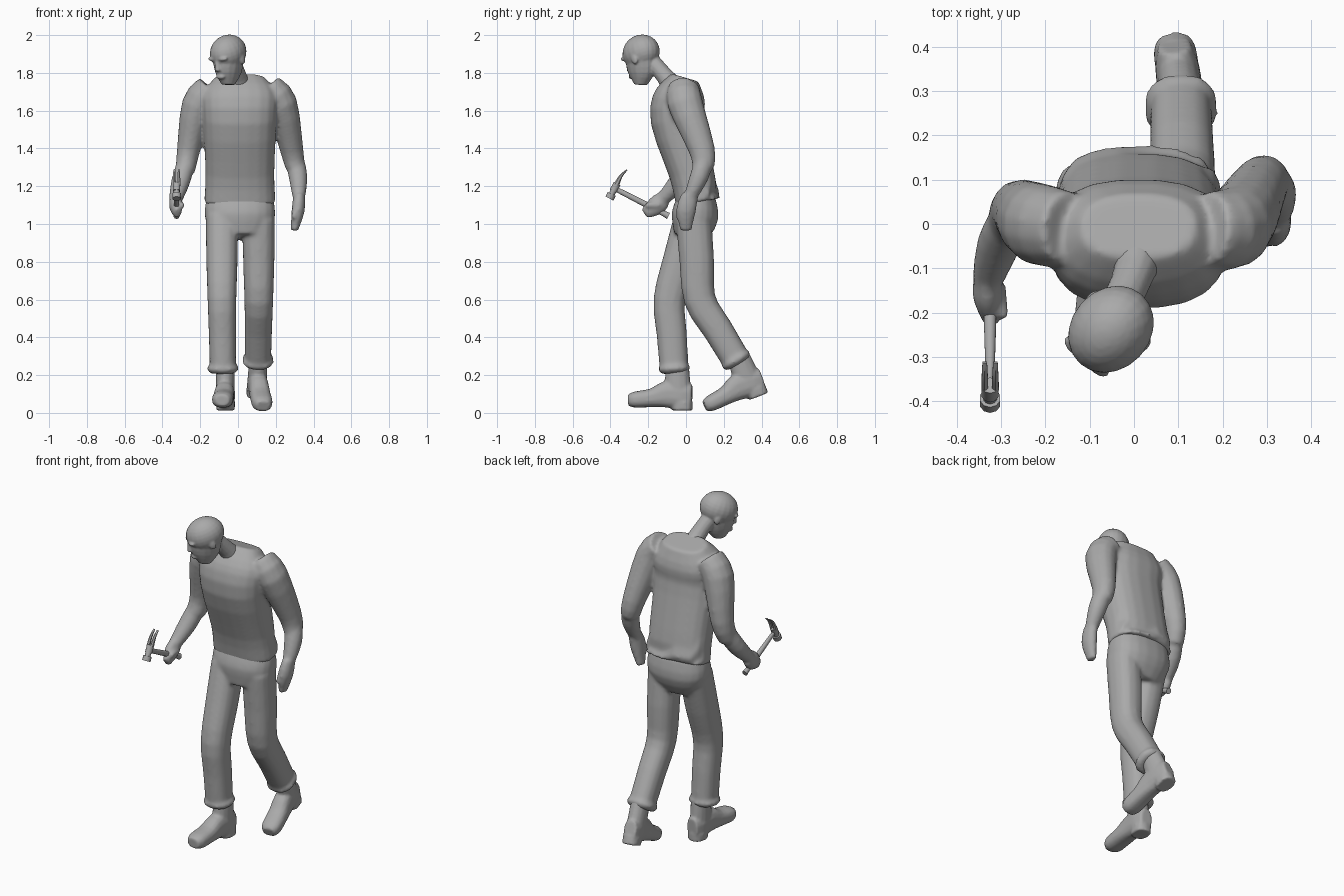
import bpy, bmesh, math
from mathutils import Matrix, Vector

cube = bpy.data.objects.get("Cube")
if cube:
    bpy.data.objects.remove(cube, do_unlink=True)

grey = bpy.data.materials.new("plain_grey")
grey.diffuse_color = (0.4, 0.4, 0.4, 1)
grey.use_nodes = True
shader = grey.node_tree.nodes["Principled BSDF"]
shader.inputs["Base Color"].default_value = grey.diffuse_color


def move(x, y, z):
    return Matrix.Translation((x, y, z))


def turn(degrees, axis):
    return Matrix.Rotation(math.radians(degrees), 4, axis)


def finish(name, bm):
    bmesh.ops.recalc_face_normals(bm, faces=bm.faces)
    mesh = bpy.data.meshes.new(name)
    bm.to_mesh(mesh)
    bm.free()
    mesh.materials.append(grey)
    obj = bpy.data.objects.new(name, mesh)
    bpy.context.collection.objects.link(obj)
    bpy.ops.object.select_all(action="DESELECT")
    obj.select_set(True)
    bpy.context.view_layer.objects.active = obj
    bpy.ops.object.shade_smooth_by_angle(angle=math.radians(45))
    return obj


def blend(name, parts, softness, voxel=0.01):
    """Join overlapping parts into one continuous soft surface."""
    bpy.ops.object.select_all(action="DESELECT")
    for part in parts:
        part.select_set(True)
    bpy.context.view_layer.objects.active = parts[0]
    bpy.ops.object.join()
    parts[0].name = name
    remesh = parts[0].modifiers.new("Union", "REMESH")
    remesh.mode = "VOXEL"
    remesh.voxel_size = voxel
    remesh.use_smooth_shade = True
    smooth = parts[0].modifiers.new("Soften", "SMOOTH")
    smooth.iterations = softness


def spline(stations, steps):
    """Fill in stations along a smooth curve through the given ones."""
    keys = [Vector(s) for s in stations]
    last = len(keys) - 1
    result = []
    for i in range(last):
        before, a, b, after = keys[max(i - 1, 0)], keys[i], keys[i + 1], keys[min(i + 2, last)]
        for step in range(steps):
            t = step / steps
            leave, arrive = (b - before) / 2, (after - a) / 2
            bend = t * t * (3 - 2 * t)
            result.append(a.lerp(b, bend) + leave * t * (1 - t) ** 2 - arrive * t * t * (1 - t))
    return result + [keys[last]]


def skin(name, stations, place=Matrix(), sides=14, square=1, steps=3, edit=None):
    """Skin stations of x, y, z, half width and half depth, each set across the path."""
    rings = spline(stations, steps)
    centres = [Vector(ring[:3]) for ring in rings]
    bm = bmesh.new()
    loops = []
    for i, ring in enumerate(rings):
        ahead, behind = centres[min(i + 1, len(rings) - 1)], centres[max(i - 1, 0)]
        along = (ahead - behind).normalized()
        across = Vector((1, 0, 0))
        across = (across - along * along.x).normalized()
        outward = along.cross(across)
        loop = []
        for k in range(sides):
            angle = math.tau * (k + 0.5) / sides
            c, s = math.cos(angle), math.sin(angle)
            c, s = (math.copysign(abs(value) ** square, value) for value in (c, s))
            point = centres[i] + across * c * ring[3] + outward * s * ring[4]
            loop.append(bm.verts.new(place @ point))
        loops.append(loop)
    for low, high in zip(loops, loops[1:]):
        for k in range(sides):
            n = (k + 1) % sides
            bm.faces.new((low[k], low[n], high[n], high[k]))
    bm.faces.new(loops[0])
    bm.faces.new(loops[-1])
    if edit:
        edit(bm)
    return finish(name, bm)


def body(name, profile, place, **options):
    """Symmetrical part: profile of y, z, half width and half depth."""
    return skin(name, [(0, *station) for station in profile], place, **options)


def limb(name, joints, radii, depth=1, **options):
    """Tube through joints; depth scales the radius front to back."""
    return skin(name, [(*joint, r, r * depth) for joint, r in zip(joints, radii)], **options)


def ball(name, centre, size, place):
    bm = bmesh.new()
    bmesh.ops.create_uvsphere(bm, u_segments=20, v_segments=14, radius=1)
    bm.transform(place @ move(*centre) @ Matrix.Diagonal((*size, 1)))
    return finish(name, bm)


# Shirt, with loose pleats along the rear hem
def pleats(bm):
    rear = [v for v in bm.verts if v.co.z < 1.22 and v.co.y > 0.1]
    for i, vert in enumerate(sorted(rear, key=lambda v: v.co.x)):
        vert.co.y += 0.01 * (-1) ** i


middle = move(0.01, 0, 0)
top_parts = [body("shirt", [
    (0.06, 1.115, 0.19, 0.115),
    (0.03, 1.27, 0.183, 0.12),
    (-0.045, 1.55, 0.195, 0.143),
    (-0.03, 1.68, 0.2, 0.135),
    (-0.005, 1.775, 0.13, 0.075),
], middle, sides=20, square=0.8, edit=pleats)]

# Head, turned to one side and bowed, on its neck
head = move(-0.045, -0.23, 1.88) @ turn(-42, "Z") @ turn(20, "X")
neck_path = [(0.01, -0.05, 1.7), (0, -0.11, 1.78), (-0.03, -0.18, 1.86)]
head_parts = [
    limb("neck", neck_path, (0.07, 0.047, 0.045)),
    ball("skull", (0, 0, 0.03), (0.09, 0.107, 0.093), head),
    body("face", [
        (-0.06, -0.13, 0.034, 0.036),
        (-0.035, -0.07, 0.062, 0.08),
        (-0.01, 0, 0.078, 0.093),
    ], head),
    body("nose", [(-0.095, 0.025, 0.01, 0.01), (-0.11, -0.035, 0.018, 0.018)], head, sides=8),
    ball("lips", (0, -0.1, -0.07), (0.028, 0.017, 0.014), head),
]
for side in (1, -1):
    head_parts.append(ball("brow", (side * 0.033, -0.09, 0.027), (0.032, 0.017, 0.012), head))
    head_parts.append(ball("ear", (side * 0.08, 0.01, -0.01), (0.01, 0.02, 0.03), head))
blend("head", head_parts, 3, 0.006)


# Trousers, each leg with a rolled cuff at the ankle
def trouser_leg(hip, knee, ankle):
    hip, knee, ankle = Vector(hip), Vector(knee), Vector(ankle)
    thigh, shin = hip.lerp(knee, 0.5), knee.lerp(ankle, 0.5)
    path = (hip, thigh, knee, shin, ankle)
    down = (ankle - knee).normalized() * 0.025
    return [
        limb("leg", path, (0.086, 0.084, 0.077, 0.073, 0.07), 1.1, square=0.85),
        limb("cuff", (ankle - down, ankle, ankle + down), (0.068, 0.086, 0.066), square=0.85)]


seat = body("seat", [
    (0.055, 1.15, 0.175, 0.1),
    (0.047, 1.04, 0.187, 0.125),
    (0.025, 0.93, 0.14, 0.09),
], middle, sides=20, square=0.85)
left_leg = trouser_leg((0.11, 0.04, 1.03), (0.11, 0.073, 0.6), (0.106, 0.265, 0.28))
right_leg = trouser_leg((-0.085, 0.03, 1.03), (-0.085, -0.088, 0.6), (-0.08, -0.063, 0.235))
blend("trousers", [seat, *left_leg, *right_leg], 8)


# Boots share one shape, with the heel at the local origin
def boot(label, place):
    foot = body("foot", [
        (0.032, 0.09, 0.036, 0.06),
        (-0.02, 0.092, 0.05, 0.07),
        (-0.1, 0.098, 0.052, 0.072),
        (-0.18, 0.08, 0.055, 0.05),
        (-0.27, 0.07, 0.055, 0.043),
        (-0.307, 0.067, 0.036, 0.03),
    ], place, square=0.8)
    shaft = body("shaft", [(-0.045, 0.1, 0.05, 0.075), (-0.045, 0.26, 0.05, 0.06)], place)
    heel = body("heel", [(-0.02, 0.013, 0.048, 0.055), (-0.02, 0.06, 0.05, 0.055)],
                place, square=0.8)
    blend(label + "_boot", [foot, shaft, heel], 3, 0.008)


boot("right", move(-0.064, 0, 0) @ turn(-4, "Z"))
boot("left", move(0.09, 0.407, 0.083) @ turn(8, "Z") @ turn(21, "X"))

# Arms: sleeve to below the elbow, then forearm, hand and thumb
arms = {
    "left": dict(
        sleeve=[(0.165, -0.01, 1.72), (0.23, -0.005, 1.64), (0.285, 0.085, 1.39), (0.303, 0.09, 1.3)],
        forearm=[(0.298, 0.1, 1.35), (0.318, 0.07, 1.25), (0.322, 0.025, 1.15)],
        hand=[(0.324, 0.02, 1.15), (0.318, 0, 1.07), (0.298, 0, 0.965)],
        thumb=[(0.31, -0.02, 1.12), (0.294, -0.045, 1.03)]),
    "right": dict(
        sleeve=[(-0.15, -0.01, 1.72), (-0.215, 0, 1.63), (-0.262, 0.03, 1.39), (-0.28, 0, 1.28)],
        forearm=[(-0.272, 0.02, 1.33), (-0.305, -0.045, 1.22), (-0.33, -0.125, 1.13)],
        hand=[(-0.33, -0.12, 1.13), (-0.33, -0.16, 1.095), (-0.32, -0.22, 1.055)],
        thumb=[(-0.305, -0.14, 1.1), (-0.292, -0.215, 1.1)]),
}
for arm in arms.values():
    top_parts += [
        limb("sleeve", arm["sleeve"], (0.075, 0.084, 0.062, 0.052), 1.12),
        limb("forearm", arm["forearm"], (0.05, 0.05, 0.036)),
        limb("hand", arm["hand"], (0.031, 0.035, 0.02), 1.5),
        limb("thumb", arm["thumb"], (0.018, 0.013), sides=8)]
blend("shirt_and_arms", top_parts, 6)

# Hammer: local y runs down the handle, local z points to the claw
hammer = move(-0.325, -0.378, 1.188) @ turn(-27, "X")
body("hammer_handle", [
    (0, 0, 0.009, 0.013),
    (0.2, 0, 0.015, 0.016),
    (0.29, 0, 0.013, 0.015),
    (0.32, 0, 0.016, 0.018),
], hammer, sides=10)
for part, bottom, top, radius in (
        ("face", -0.06, -0.032, 0.024), ("neck", -0.035, -0.01, 0.016), ("eye", -0.015, 0.03, 0.02)):
    body("hammer_" + part, [(0, bottom, radius, radius), (0, top, radius, radius)],
         hammer, sides=10, steps=1)
for side, label in ((1, "left"), (-1, "right")):
    body(label + "_hammer_claw", [
        (0, 0.02, 0.009, 0.015),
        (0, 0.075, 0.008, 0.009),
        (0.014, 0.118, 0.006, 0.003),
    ], hammer @ move(side * 0.012, 0, 0), sides=6)
